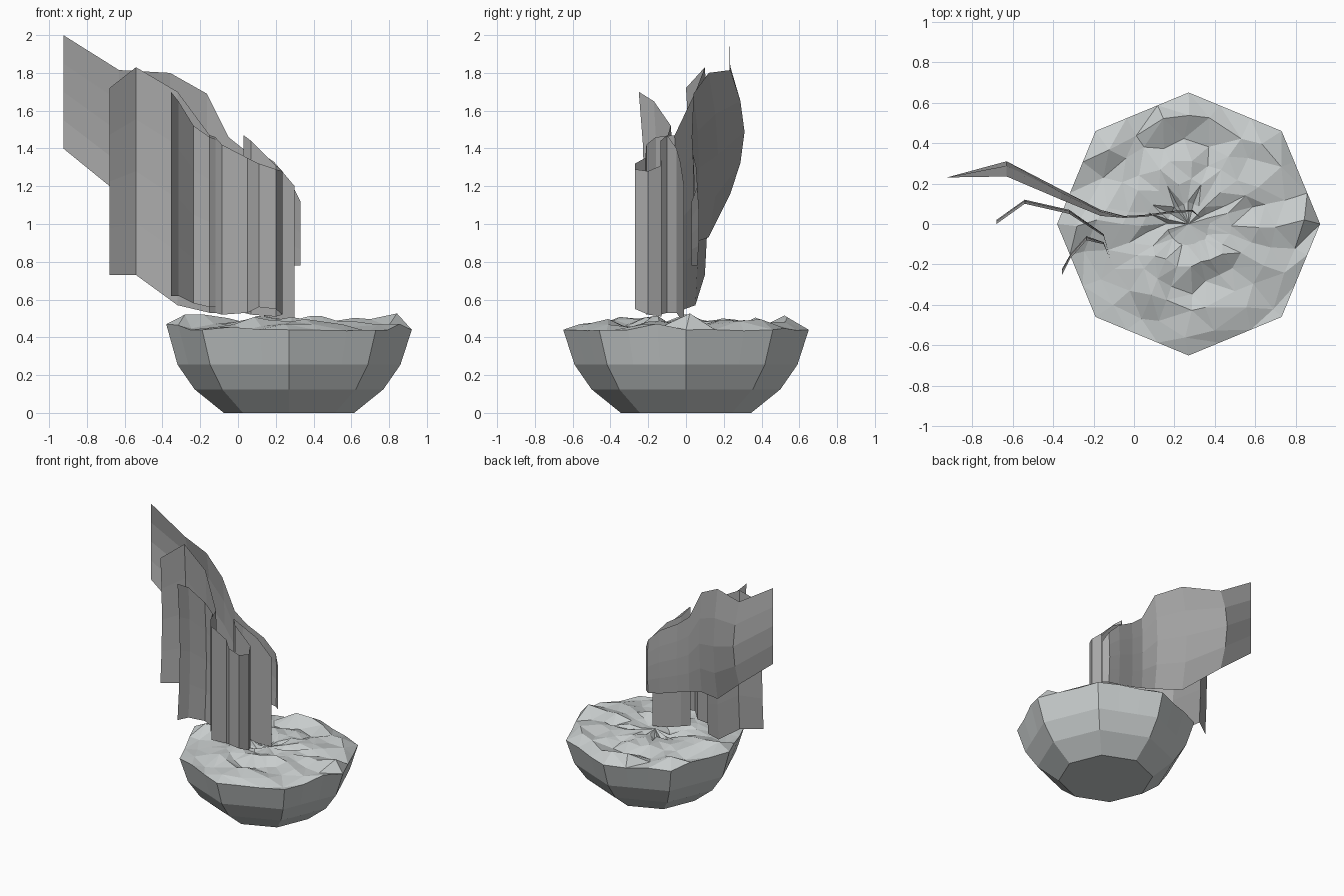
import bpy, bmesh, math, random
from mathutils import Vector, noise

if "Cube" in bpy.data.objects:
    bpy.data.objects.remove(bpy.data.objects["Cube"])

random.seed(4)


def material(name, rgb):
    m = bpy.data.materials.new(name)
    m.diffuse_color = (*rgb, 1)
    m.use_nodes = True
    m.node_tree.nodes["Principled BSDF"].inputs["Base Color"].default_value = m.diffuse_color
    return m


stone = material("pale stone grey", (0.58, 0.61, 0.61))
cloth = material("mid grey", (0.40, 0.40, 0.40))


def finish(bm, name, mat):
    me = bpy.data.meshes.new(name)
    bm.to_mesh(me)
    bm.free()
    me.materials.append(mat)
    ob = bpy.data.objects.new(name, me)
    bpy.context.collection.objects.link(ob)
    return ob


# Octagonal bowl with a rough rubble top
CX, SEG = 0.27, 24


def octagon(r, i):
    k, t = divmod(i, SEG // 8)
    t /= SEG // 8
    a = Vector((math.cos(k * math.pi / 4), math.sin(k * math.pi / 4)))
    b = Vector((math.cos((k + 1) * math.pi / 4), math.sin((k + 1) * math.pi / 4)))
    p = a.lerp(b, t) * r
    return p.x + CX, p.y


def relief(x, y):
    # ridges running mostly along x, with broken lumps
    n = noise.noise(Vector((x * 3 + 5, y * 8 + 2, 0.3)))
    return 0.475 + 0.07 * n + random.uniform(-0.015, 0.015)


bm = bmesh.new()
rings = []
for r, z in [(0.345, 0), (0.50, 0.125), (0.59, 0.255), (0.65, 0.44)]:
    rings.append([bm.verts.new((*octagon(r, i), z)) for i in range(SEG)])
for i, v in enumerate(rings[-1]):
    if i % 3:
        v.co.z += random.uniform(-0.01, 0.035)
rings[-1][SEG // 2].co.z = 0.47
for r in (0.55, 0.44, 0.33, 0.22, 0.11):
    ring = []
    for i in range(SEG):
        x, y = octagon(r, i)
        x += random.uniform(-0.3, 0.3) * r * 0.2
        y += random.uniform(-0.3, 0.3) * r * 0.2
        ring.append(bm.verts.new((x, y, relief(x, y))))
    rings.append(ring)
bm.faces.new(rings[0][::-1])
for n, (a, b) in enumerate(zip(rings, rings[1:])):
    for i in range(SEG):
        j = (i + 1) % SEG
        f = bm.faces.new((a[i], a[j], b[j], b[i]))
hub = bm.verts.new((CX, 0, 0.48))
for i in range(SEG):
    bm.faces.new((rings[-1][i], rings[-1][(i + 1) % SEG], hub))
top = [f for f in bm.faces if f.calc_center_median().z > 0.4]
bmesh.ops.triangulate(bm, faces=top)
bmesh.ops.recalc_face_normals(bm, faces=bm.faces)
finish(bm, "rocky_bowl", stone)


# Upright sheets: each column is x, y, bottom z, top z, sideways bulge at mid height
def sheet(name, columns, rows=4):
    bm = bmesh.new()
    prev = None
    for x, y, zb, zt, bulge in columns:
        col = []
        for r in range(rows + 1):
            t = r / rows
            col.append(bm.verts.new((x, y + bulge * math.sin(math.pi * t), zb + (zt - zb) * t)))
        if prev:
            for r in range(rows):
                bm.faces.new((prev[r], col[r], col[r + 1], prev[r + 1]))
        prev = col
    return finish(bm, name, cloth)


sheet("rear_sheet", [
    (-0.925, 0.23, 1.40, 2.00, 0), (-0.63, 0.235, 1.16, 1.815, 0.075),
    (-0.36, 0.12, 0.93, 1.80, 0.05), (-0.165, 0.04, 0.90, 1.69, 0.03),
    (-0.05, 0.03, 0.87, 1.46, 0.01), (0.05, 0.035, 0.84, 1.38, 0.01),
    (0.19, 0.055, 0.80, 1.30, 0.01), (0.29, 0.06, 0.78, 1.20, 0.01),
    (0.33, 0.03, 0.78, 1.12, 0)])

sheet("middle_sheet", [
    (-0.68, 0.0, 0.73, 1.72, 0.02), (-0.54, 0.10, 0.73, 1.83, 0.02),
    (-0.32, 0.05, 0.57, 1.70, 0.02), (-0.15, -0.06, 0.53, 1.47, 0.01),
    (-0.12, -0.16, 0.53, 1.46, 0), (-0.085, -0.21, 0.52, 1.42, 0),
    (0.05, -0.215, 0.53, 1.35, 0), (0.11, -0.27, 0.56, 1.32, 0),
    (0.20, -0.27, 0.55, 1.29, 0), (0.235, -0.20, 0.52, 1.28, 0),
    (0.20, -0.13, 0.51, 1.31, 0), (0.07, -0.135, 0.52, 1.44, 0),
    (0.03, -0.10, 0.53, 1.47, 0), (0.08, -0.05, 0.53, 1.40, 0),
    (0.19, -0.03, 0.50, 1.33, 0), (0.30, -0.01, 0.49, 1.20, 0)])

sheet("front_sheet", [
    (-0.355, -0.25, 0.62, 1.70, 0.03), (-0.315, -0.17, 0.62, 1.65, 0.02),
    (-0.235, -0.08, 0.58, 1.52, 0.02), (-0.15, -0.10, 0.56, 1.46, 0.01),
    (-0.12, -0.17, 0.56, 1.45, 0)])
